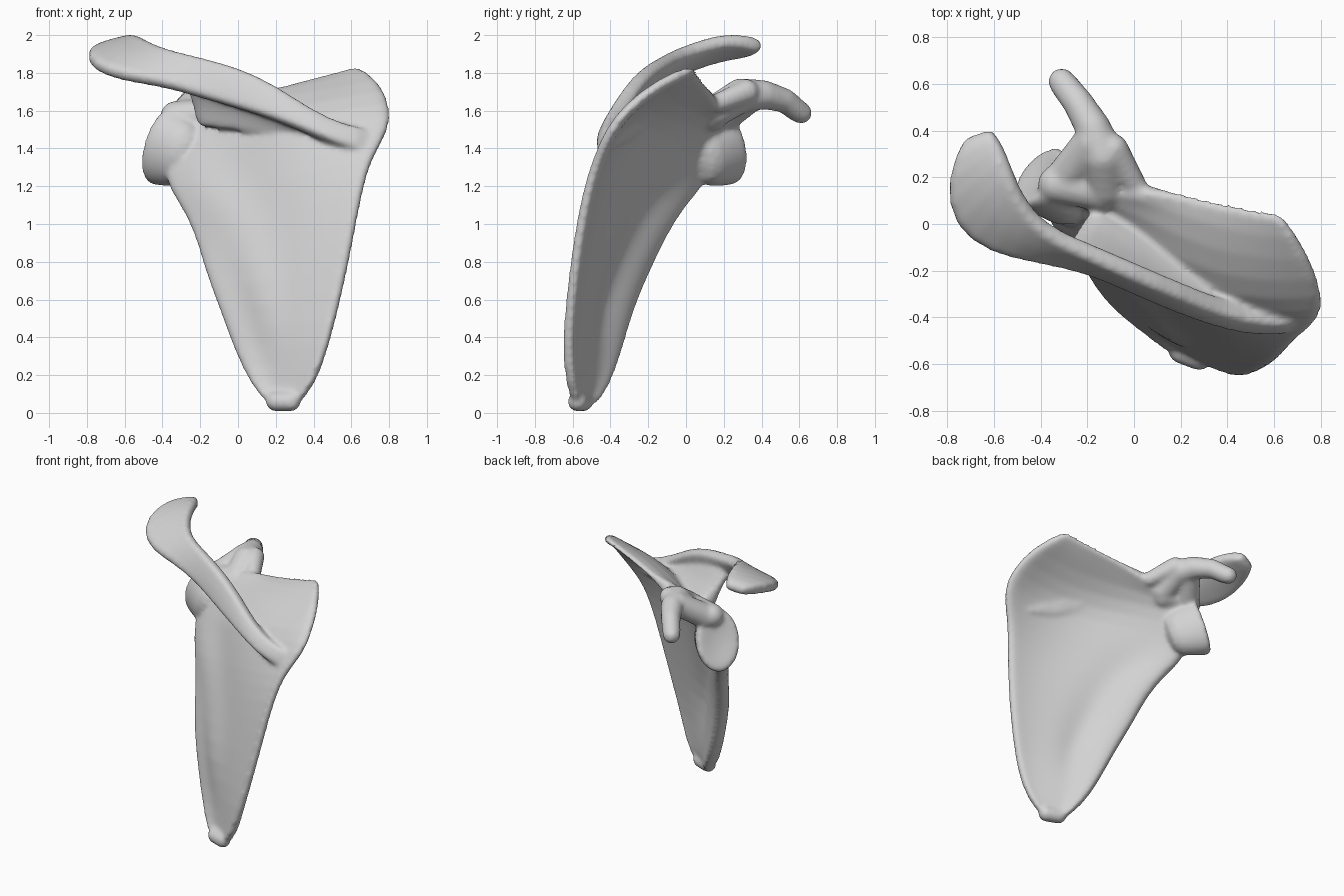
import bpy, bmesh, math
from mathutils import Vector, Matrix

if "Cube" in bpy.data.objects:
    bpy.data.objects.remove(bpy.data.objects["Cube"])

bm = bmesh.new()


def bump(u, centre, width):
    return math.exp(-((u - centre) / width) ** 2)


def sheet(rows, cols, thick, bulge=None):
    """Closed curved plate spanned between pairs of edge points."""
    grid = bmesh.new()
    vs = []
    for r, (a, b) in enumerate(rows):
        a, b = Vector(a), Vector(b)
        for c in range(cols):
            u = c / (cols - 1)
            p = a.lerp(b, u)
            if bulge:
                p += bulge(r, u)
            vs.append(grid.verts.new(p))
    n = len(rows)
    quads = [(r * cols + c, r * cols + c + 1, (r + 1) * cols + c + 1, (r + 1) * cols + c)
             for r in range(n - 1) for c in range(cols - 1)]
    for q in quads:
        grid.faces.new([vs[i] for i in q])
    grid.normal_update()
    sides = []
    for s in (0.5, -0.5):
        sides.append([bm.verts.new(v.co + v.normal * s * thick((i % cols) / (cols - 1)))
                      for i, v in enumerate(vs)])
    top, bottom = sides
    for q in quads:
        bm.faces.new([top[i] for i in q])
        bm.faces.new([bottom[i] for i in reversed(q)])
    rim = [c for c in range(cols)]
    rim += [r * cols + cols - 1 for r in range(1, n)]
    rim += [(n - 1) * cols + c for c in range(cols - 2, -1, -1)]
    rim += [r * cols for r in range(n - 2, 0, -1)]
    for i, j in zip(rim, rim[1:] + rim[:1]):
        bm.faces.new((top[j], top[i], bottom[i], bottom[j]))
    grid.free()


def rounded_path(points, steps=6):
    """Row of overlapping balls along a path of (x, y, z, radius)."""
    for p, q in zip(points, points[1:]):
        for k in range(steps + 1):
            x, y, z, rad = Vector(p).lerp(Vector(q), k / steps)
            bmesh.ops.create_icosphere(bm, subdivisions=2, radius=rad * 1.04,
                                       matrix=Matrix.Translation((x, y, z)))


def ring_loft(centre, axis, rings, tall, sides=20):
    """Oval lathe of (distance, radius) rings along an axis."""
    axis = Vector(axis).normalized()
    up = (Vector((0, 0, 1)) - axis * axis.z).normalized()
    side = axis.cross(up)
    loops = []
    for d, rad in rings:
        loop = []
        for k in range(sides):
            a = math.tau * k / sides
            loop.append(bm.verts.new(Vector(centre) + axis * d + side * rad * math.cos(a)
                                     + up * rad * tall * math.sin(a)))
        loops.append(loop)
    for a, b in zip(loops, loops[1:]):
        for k in range(sides):
            j = (k + 1) % sides
            bm.faces.new((a[k], a[j], b[j], b[k]))
    bm.faces.new(loops[0][::-1])
    bm.faces.new(loops[-1])


# Blade: outer border and inner border, from the lower tip to the top edge
blade = [
    ((.18, -.53, .03), (.30, -.58, .03)),
    ((.08, -.44, .14), (.41, -.62, .15)),
    ((-.01, -.37, .33), (.48, -.64, .35)),
    ((-.09, -.31, .55), (.55, -.615, .62)),
    ((-.17, -.22, .75), (.61, -.58, .9)),
    ((-.22, -.12, .95), (.66, -.53, 1.17)),
    ((-.30, -.02, 1.1), (.71, -.47, 1.35)),
    ((-.39, .11, 1.23), (.81, -.40, 1.5)),
    ((-.37, .16, 1.41), (.815, -.30, 1.62)),
    ((-.28, .18, 1.56), (.76, -.14, 1.75)),
    ((.07, .16, 1.67), (.63, .05, 1.835)),
]
depth = [0, 0, .01, .02, .03, .05, .08, .13, .16, .08, 0]
back = Vector((-.35, -.93, 0))


def blade_bulge(r, u):
    pillar = .035 * bump(u, .15 + .06 * (7 - r), .13) if 3 <= r <= 7 else 0
    return back * (depth[r] * math.sin(math.pi * u ** 1.4) + pillar)


sheet(blade, 15, lambda u: .05 + .06 * bump(u, .08, .16) + .015 * bump(u, 1, .1), blade_bulge)
rounded_path([(.20, -.545, .06, .055), (.28, -.575, .06, .055)])

# Spine wall, standing out from the blade
sheet([
    ((.70, -.40, 1.47), (.67, -.43, 1.43)),
    ((.45, -.31, 1.48), (.43, -.41, 1.50)),
    ((.2, -.19, 1.50), (.2, -.33, 1.63)),
    ((0, -.07, 1.52), (0, -.23, 1.72)),
    ((-.13, .0, 1.53), (-.15, -.16, 1.77)),
    ((-.20, .04, 1.53), (-.30, -.10, 1.80)),
], 6, lambda u: .08 + .07 * bump(u, 0, .35))

# Crest of the spine, widening into the flat overhanging end
sheet([
    ((.71, -.40, 1.49), (.69, -.44, 1.37)),
    ((.56, -.39, 1.52), (.56, -.45, 1.40)),
    ((.40, -.36, 1.59), (.42, -.44, 1.46)),
    ((.2, -.28, 1.735), (.2, -.36, 1.55)),
    ((0, -.2, 1.83), (0, -.27, 1.61)),
    ((-.2, -.11, 1.88), (-.2, -.18, 1.67)),
    ((-.39, -.02, 1.92), (-.42, -.15, 1.74)),
    ((-.48, .12, 1.96), (-.62, -.12, 1.77)),
    ((-.52, .23, 1.985), (-.78, -.01, 1.83)),
    ((-.56, .34, 1.97), (-.81, .19, 1.90)),
    ((-.61, .41, 1.94), (-.72, .38, 1.92)),
], 7, lambda u: .075 + .02 * bump(u, .5, .4))

# Shallow oval joint socket on its thick neck
ring_loft((-.405, .205, 1.42), (-.73, .60, .32),
          [(-.26, .11), (-.1, .135), (-.02, .155), (.015, .148), (.005, .09), (-.005, .03)], 1.45)
rounded_path([(-.33, .17, 1.57, .085), (-.14, .14, 1.58, .09)])

# Hooked process beside the socket, on a broad root
rounded_path([(-.12, .16, 1.60, .09), (-.13, .29, 1.68, .095), (-.175, .41, 1.685, .08),
              (-.24, .52, 1.655, .068), (-.295, .59, 1.60, .063), (-.31, .61, 1.588, .06)])
rounded_path([(.0, .17, 1.64, .055), (-.09, .32, 1.70, .07)])
rounded_path([(-.29, .20, 1.57, .09), (-.18, .35, 1.68, .085)])

# Fuse all parts into one smooth bone
bmesh.ops.recalc_face_normals(bm, faces=bm.faces)
mesh = bpy.data.meshes.new("shoulder_bone")
bm.to_mesh(mesh)
bm.free()
bone = bpy.data.objects.new("shoulder_bone", mesh)
bpy.context.collection.objects.link(bone)
sub = bone.modifiers.new("round", 'SUBSURF')
sub.levels = sub.render_levels = 1
fuse = bone.modifiers.new("fuse", 'REMESH')
fuse.mode = 'VOXEL'
fuse.voxel_size = .014
fuse.use_smooth_shade = True
soft = bone.modifiers.new("soften", 'SMOOTH')
soft.factor = .5
soft.iterations = 8

# Pale grey colour
mat = bpy.data.materials.new("pale_grey")
mat.use_nodes = True
colour = (.65, .65, .65, 1)
mat.diffuse_color = colour
mat.node_tree.nodes["Principled BSDF"].inputs["Base Color"].default_value = colour
mesh.materials.append(mat)
